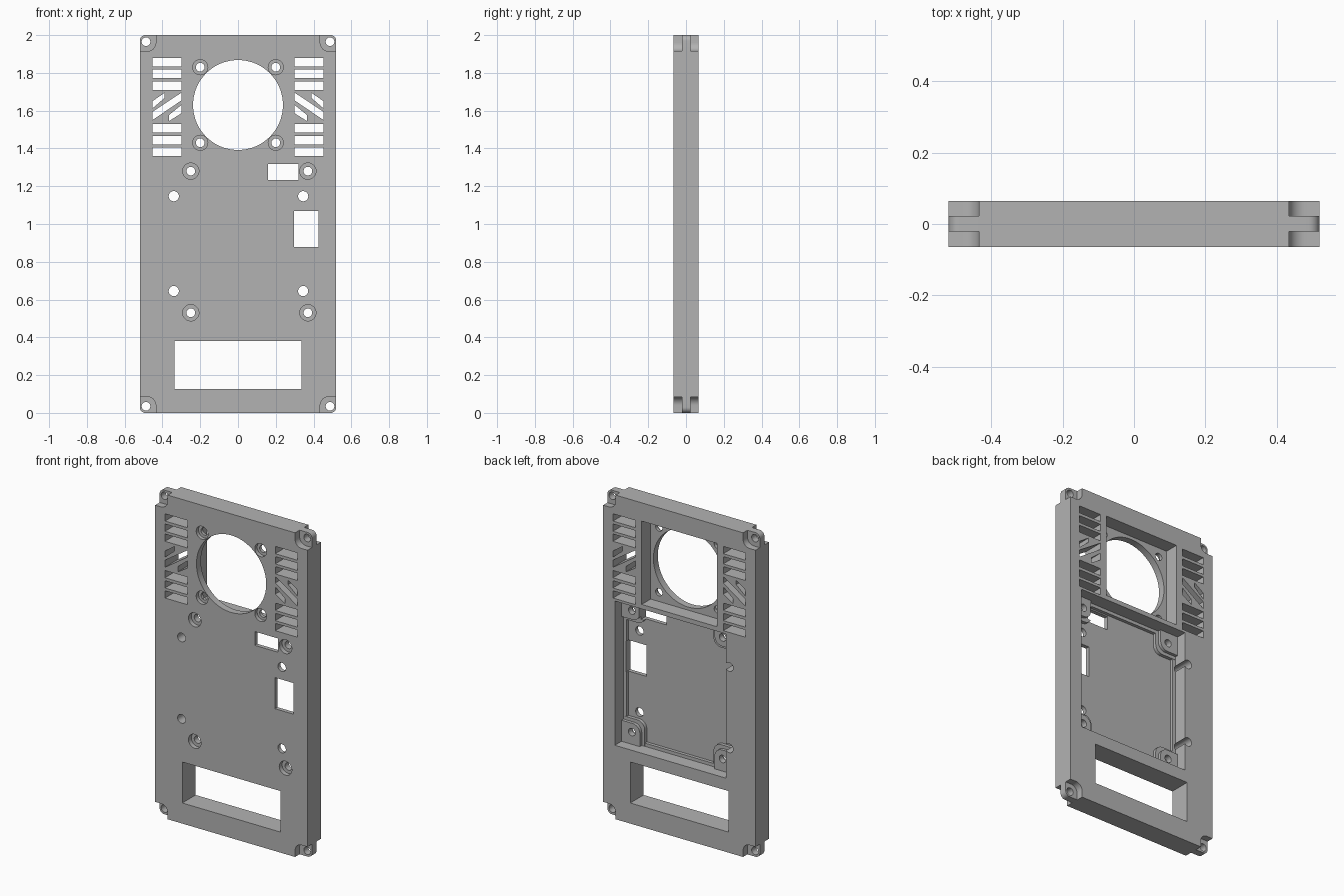
import bpy, bmesh
from math import sin, cos, pi

cube = bpy.data.objects.get("Cube")
if cube:
    bpy.data.objects.remove(cube, do_unlink=True)

grey = bpy.data.materials.new("plain grey")
grey.use_nodes = True
grey.diffuse_color = (0.45, 0.45, 0.45, 1)
grey.node_tree.nodes["Principled BSDF"].inputs["Base Color"].default_value = grey.diffuse_color

W, T, H = 0.52, 0.065, 2.0      # half width, half thickness, height
FRONT, BACK = -T - 0.05, T + 0.05
SIGNS = ((1, 1), (-1, 1), (-1, -1), (1, -1))


def circle(x, z, r, n=32):
    return [(x + r * cos(2 * pi * i / n), z + r * sin(2 * pi * i / n)) for i in range(n)]


def rect(x0, x1, z0, z1, r=0.0, only=None):
    """Rectangle outline; corners rounded by r, or just the one named by its signs."""
    pts = []
    for k, (sx, sz) in enumerate(SIGNS):
        x, z = (x1 if sx > 0 else x0), (z1 if sz > 0 else z0)
        if r == 0 or (only and only != (sx, sz)):
            pts.append((x, z))
            continue
        for i in range(9):
            a = pi / 2 * (k + i / 8)
            pts.append((x - sx * r + r * cos(a), z - sz * r + r * sin(a)))
    return pts


def prism(name, outlines, y0, y1):
    """Extrude separate x-z outlines from y0 to y1 as one object."""
    bm = bmesh.new()
    for pts in outlines:
        rings = [[bm.verts.new((x, y, z)) for x, z in pts] for y in (y0, y1)]
        bm.faces.new(rings[0])
        bm.faces.new(rings[1][::-1])
        for i in range(len(pts)):
            j = (i + 1) % len(pts)
            bm.faces.new((rings[0][i], rings[1][i], rings[1][j], rings[0][j]))
    bmesh.ops.recalc_face_normals(bm, faces=bm.faces)
    mesh = bpy.data.meshes.new(name)
    bm.to_mesh(mesh)
    bm.free()
    mesh.materials.append(grey)
    obj = bpy.data.objects.new(name, mesh)
    bpy.context.scene.collection.objects.link(obj)
    return obj


def combine(outlines, y0, y1, operation="DIFFERENCE"):
    tool = prism("tool", outlines, y0, y1)
    tool.hide_render = True
    mod = panel.modifiers.new("shape", "BOOLEAN")
    mod.operation, mod.solver, mod.object = operation, "EXACT", tool
    bpy.context.view_layer.objects.active = panel
    bpy.ops.object.modifier_apply(modifier=mod.name)
    bpy.data.objects.remove(tool, do_unlink=True)


# Main plate with rounded corners
panel = prism("front_panel", [rect(-W, W, 0, H, 0.03)], -T, T)

# Corner notches on both faces, leaving a thin mounting tab
notches = []
for sx, sz in SIGNS:
    x = sorted((sx * 0.435, sx * 0.6))
    z = (1.915, 2.1) if sz > 0 else (-0.1, 0.085)
    notches.append(rect(*x, *z, 0.045, (-sx, -sz)))
combine(notches, FRONT, -0.021)
combine(notches, 0.023, BACK)

# Fan pocket, and board pocket with a ledge around its deeper floor
combine([rect(-0.257, 0.257, 1.373, 1.887)], -0.022, BACK)
PX0, PX1, PZ0, PZ1 = -0.32, 0.44, 0.455, 1.345
combine([rect(PX0, PX1, PZ0, PZ1)], -0.02, BACK)
combine([rect(PX0 + 0.02, PX1 - 0.02, PZ0 + 0.02, PZ1 - 0.02)], -0.04, 0.0)

# Two-step screw pads in the board pocket corners
for reach, top in ((0.075, -0.019), (0.055, 0.0)):
    pads = []
    for sx, sz in SIGNS:
        cx, cz = (0.37 if sx > 0 else -0.25), (1.28 if sz > 0 else 0.53)
        wx, wz = (PX1 if sx > 0 else PX0), (PZ1 if sz > 0 else PZ0)
        x = sorted((cx - sx * reach, wx + sx * 0.012))
        z = sorted((cz - sz * reach, wz + sz * 0.012))
        pads.append(rect(*x, *z, 0.05, (-sx, -sz)))
    combine(pads, -0.05, top, "UNION")

# Fan opening, display slot and connector windows
combine([circle(0, 1.63, 0.238, 96),
         rect(-0.335, 0.335, 0.127, 0.38),
         rect(0.16, 0.32, 1.232, 1.317),
         rect(0.297, 0.425, 0.878, 1.07)], FRONT, BACK)

# Vent slots on each side: straight rows and three slanted cuts
vents = []
for s in (-1, 1):
    x = sorted((s * 0.30, s * 0.453))
    for z in (1.36, 1.422, 1.485, 1.71, 1.772, 1.835):
        vents.append(rect(*x, z, z + 0.045))
    for slant in (((0.453, 1.612), (0.453, 1.65), (0.388, 1.695), (0.388, 1.668)),
                  ((0.453, 1.55), (0.453, 1.594), (0.30, 1.695), (0.30, 1.654)),
                  ((0.365, 1.545), (0.365, 1.577), (0.30, 1.63), (0.30, 1.586))):
        vents.append([(s * x, z) for x, z in slant])
combine(vents, FRONT, BACK)

# Screw holes, with counterbores on the front
fan = [(x, z) for x in (-0.2, 0.2) for z in (1.43, 1.83)]
board = [(x, z) for x in (-0.25, 0.37) for z in (0.53, 1.28)]
posts = [(x, z) for x in (-0.34, 0.345) for z in (0.645, 1.147)]
tabs = [(x, z) for x in (-0.487, 0.487) for z in (0.035, 1.965)]
combine([circle(*p, 0.023) for p in fan + board + tabs], FRONT, BACK)
combine([circle(*p, 0.027) for p in posts], FRONT, BACK)
combine([circle(*p, 0.04) for p in fan], FRONT, -0.042)
combine([circle(*p, 0.043) for p in board], FRONT, -0.037)

# Smooth round walls, keep hard edges
bpy.ops.object.select_all(action="DESELECT")
panel.select_set(True)
bpy.context.view_layer.objects.active = panel
bpy.ops.object.shade_smooth_by_angle()
